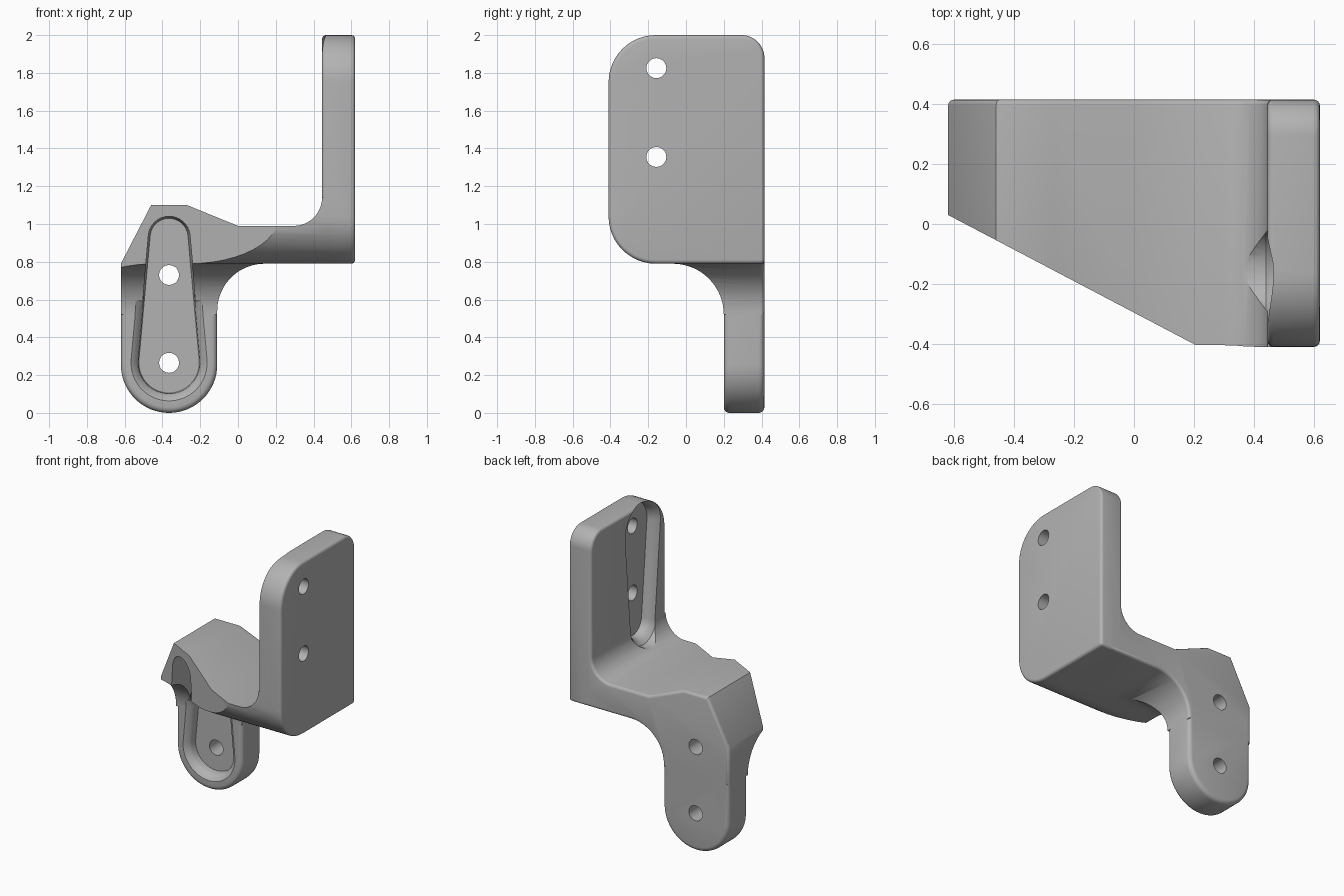
import bpy, bmesh
from math import sin, cos, asin, pi

cube = bpy.data.objects.get("Cube")
if cube:
    bpy.data.objects.remove(cube, do_unlink=True)

grey = bpy.data.materials.new("plain grey")
grey.use_nodes = True
COLOUR = (0.45, 0.45, 0.45, 1)
grey.diffuse_color = COLOUR
grey.node_tree.nodes["Principled BSDF"].inputs["Base Color"].default_value = COLOUR

PLACE = {"x": lambda d, u, v: (d, u, v),
         "y": lambda d, u, v: (u, d, v),
         "z": lambda d, u, v: (u, v, d)}


def arc(cu, cv, r, start, end, n=12):
    """Points on an arc; angles are in quarter turns."""
    angles = [(start + (end - start) * i / n) * pi / 2 for i in range(n + 1)]
    return [(cu + r * cos(a), cv + r * sin(a)) for a in angles]


def teardrop(u, v_big, r_big, v_small, r_small, grow=0):
    """Outline of two circles joined by their tangents."""
    d = v_small - v_big
    side = 1 if d > 0 else -1
    a = asin((r_big - r_small) / abs(d)) / (pi / 2)
    pts = arc(0, abs(d), r_small + grow, a, 2 - a, 16)
    pts += arc(0, 0, r_big + grow, 2 - a, 4 + a, 24)
    return [(u + p, v_big + side * q) for p, q in pts]


def loft(name, axis, rings, round_caps=(), radius=0.03):
    """Solid through matching outlines at given depths, with rounded caps."""
    bm = bmesh.new()
    loops = [[bm.verts.new(PLACE[axis](d, u, v)) for u, v in pts] for d, pts in rings]
    caps = [bm.faces.new(loops[0]), bm.faces.new(loops[-1])]
    for a, b in zip(loops, loops[1:]):
        for i in range(len(a)):
            j = (i + 1) % len(a)
            bm.faces.new((a[i], a[j], b[j], b[i]))
    bmesh.ops.recalc_face_normals(bm, faces=bm.faces)
    edges = [e for c in round_caps for e in caps[c].edges]
    if edges:
        bmesh.ops.bevel(bm, geom=edges, offset=radius, segments=4,
                        profile=0.5, affect="EDGES", clamp_overlap=True)
    mesh = bpy.data.meshes.new(name)
    bm.to_mesh(mesh)
    bm.free()
    mesh.materials.append(grey)
    obj = bpy.data.objects.new(name, mesh)
    bpy.context.collection.objects.link(obj)
    return obj


def prism(name, axis, lo, hi, pts, round_caps=()):
    return loft(name, axis, [(lo, pts), (hi, pts)], round_caps)


def combine(target, tool, operation):
    bpy.context.view_layer.objects.active = target
    mod = target.modifiers.new(operation.lower(), "BOOLEAN")
    mod.operation, mod.solver, mod.object = operation, "EXACT", tool
    bpy.ops.object.modifier_apply(modifier=mod.name)
    bpy.data.objects.remove(tool, do_unlink=True)


# Arm: side-to-side outline trimmed by the depth outline and the slanted front
arm_outline = [(0.54, 0.79)] + arc(0.14, 0.54, 0.25, 1, 2)
arm_outline += [(-0.11, 0.52), (-0.62, 0.52), (-0.62, 0.79), (-0.46, 1.1), (-0.27, 1.1), (0, 0.99)]
arm_outline += arc(0.295, 1.14, 0.15, 3, 4) + [(0.54, 1.14)]
bracket = prism("bracket", "y", -0.6, 0.415, arm_outline, (1,))

depth_outline = arc(-0.16, 1.04, 0.25, 2, 3) + arc(-0.07, 0.52, 0.27, 1, 0, 16)
depth_outline += [(0.2, 0.4), (0.6, 0.4), (0.6, 1.3), (-0.41, 1.3)]
combine(bracket, prism("depth_trim", "x", -0.8, 0.8, depth_outline), "INTERSECT")

plan = [(-0.7, 0.072), (0.25, -0.427), (0.25, -0.5), (0.7, -0.5), (0.7, 0.6), (-0.7, 0.6)]
combine(bracket, prism("slant_trim", "z", 0.3, 1.5, plan), "INTERSECT")

# Upright plate
plate_outline = arc(-0.16, 1.04, 0.25, 2, 3) + arc(0.395, 0.81, 0.02, 3, 4, 4)
plate_outline += arc(0.295, 1.88, 0.12, 0, 1) + arc(-0.16, 1.75, 0.25, 1, 2)
combine(bracket, prism("upright_plate", "x", 0.445, 0.62, plate_outline, (0, 1)), "UNION")

# Hanging pad with a round end
pad_outline = arc(-0.365, 0.255, 0.255, 2, 4, 32) + [(-0.11, 0.7), (-0.62, 0.7)]
combine(bracket, prism("hanging_pad", "y", 0.2, 0.415, pad_outline, (0, 1)), "UNION")


# Recesses: straight wall at the floor, flaring towards the open side
def recess(name, axis, shape, steps):
    tool = loft(name, axis, [(d, teardrop(*shape, grow)) for d, grow in steps])
    combine(bracket, tool, "DIFFERENCE")


recess("pad_recess", "y", (-0.365, 0.265, 0.16, 0.93, 0.1),
       [(0.28, 0), (0.2, 0.008), (-0.6, 0.015)])
recess("pad_recess_lip", "y", (-0.365, 0.265, 0.16, 0.52, 0.137),
       [(0.25, 0), (0.225, 0.012), (0.205, 0.035), (0.19, 0.055)])
recess("plate_recess", "x", (-0.157, 1.825, 0.16, 1.155, 0.1),
       [(0.525, 0), (0.49, 0.003), (0.465, 0.015), (0.44, 0.04), (0.2, 0.06)])

# Screw holes
for z in (0.265, 0.73):
    combine(bracket, prism("pad_hole", "y", 0.1, 0.6, arc(-0.365, z, 0.053, 0, 3.8, 19)), "DIFFERENCE")
for z in (1.355, 1.825):
    combine(bracket, prism("plate_hole", "x", 0.3, 0.8, arc(-0.157, z, 0.053, 0, 3.8, 19)), "DIFFERENCE")

# Smooth shading with crisp edges
bpy.ops.object.select_all(action="DESELECT")
bracket.select_set(True)
bpy.context.view_layer.objects.active = bracket
bpy.ops.object.shade_smooth_by_angle(angle=pi / 6)
